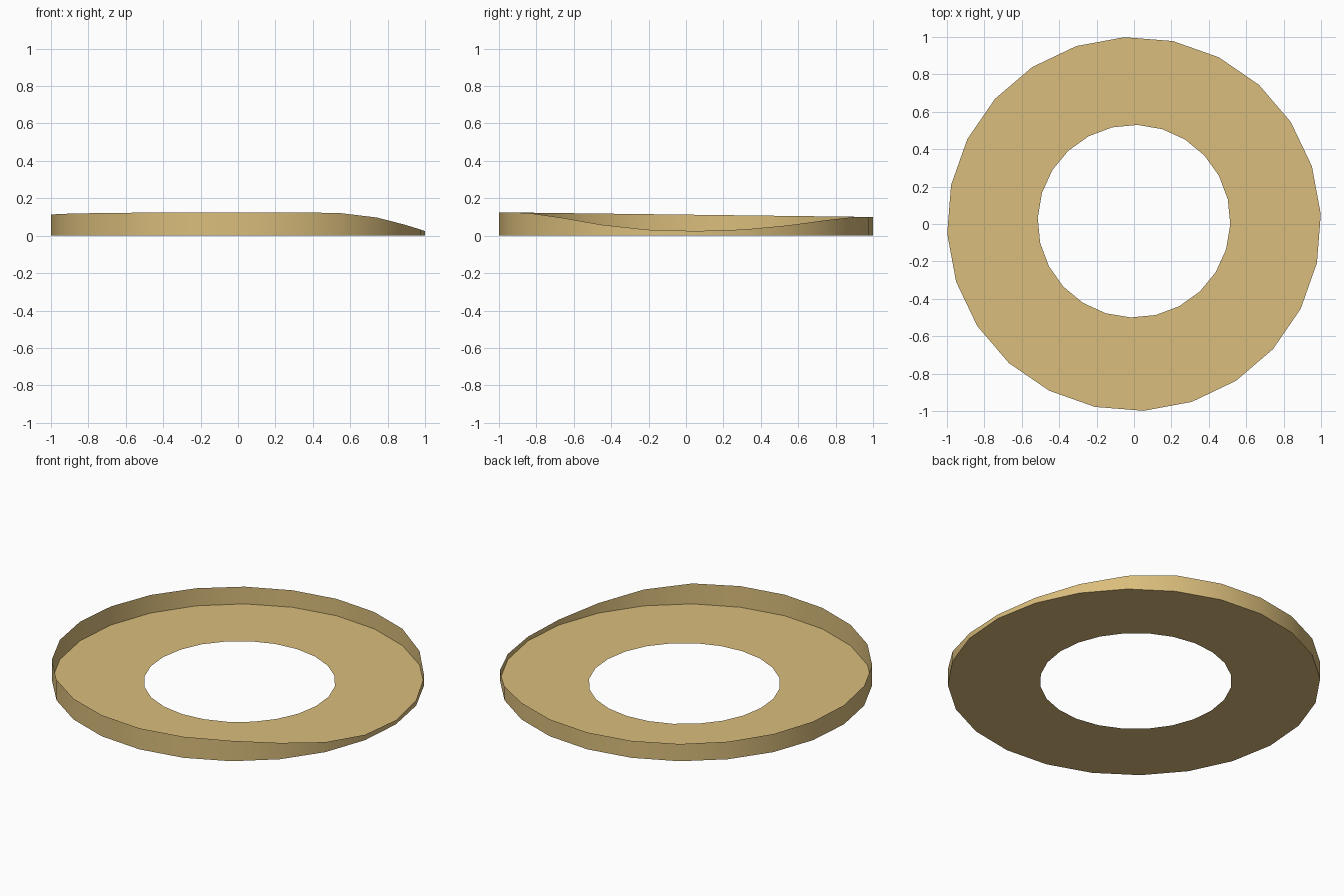
import bpy, bmesh, math

if "Cube" in bpy.data.objects:
    bpy.data.objects.remove(bpy.data.objects["Cube"])

SIDES = 24
STEP = 2 * math.pi / SIDES

# Rim heights where the wall dips on the right, by vertex index from -72 to 78 degrees
DIP = {-5: 0.125, -4: 0.121, -3: 0.097, -2: 0.059, -1: 0.032, 0: 0.025,
       1: 0.033, 2: 0.055, 3: 0.082, 4: 0.099, 5: 0.100}


def circle(bm, radius, offset, cy=0.0):
    return [bm.verts.new((radius * math.cos(offset + i * STEP),
                          cy + radius * math.sin(offset + i * STEP), 0))
            for i in range(SIDES)]


def bridge(bm, a, b):
    for i in range(SIDES):
        j = (i + 1) % SIDES
        bm.faces.new((a[i], a[j], b[j], b[i]))


def make_object(name, bm, mat):
    mesh = bpy.data.meshes.new(name)
    bm.to_mesh(mesh)
    bm.free()
    mesh.materials.append(mat)
    obj = bpy.data.objects.new(name, mesh)
    bpy.context.collection.objects.link(obj)
    return obj


tan = bpy.data.materials.new("tan")
tan.diffuse_color = (0.70, 0.51, 0.20, 1)
tan.use_nodes = True
tan.node_tree.nodes["Principled BSDF"].inputs["Base Color"].default_value = tan.diffuse_color

# Flat open-centred floor, slightly off-centre hole
bm = bmesh.new()
outer = circle(bm, 1.0, math.radians(3))
inner = circle(bm, 0.515, math.radians(-2), 0.015)
bridge(bm, inner, outer)
for f in bm.faces:
    f.normal_update()
    if f.normal.z < 0:
        f.normal_flip()
make_object("ring_floor", bm, tan)

# Thin outer wall: slopes down toward the back, dips on the right
bm = bmesh.new()
base = circle(bm, 1.0, math.radians(3))
rim = circle(bm, 1.0, math.radians(3))
for i, v in enumerate(rim):
    k = i if i < SIDES / 2 else i - SIDES
    v.co.z = DIP.get(k, 0.1125 - 0.0125 * v.co.y)
bridge(bm, base, rim)
for f in bm.faces:
    f.smooth = True
make_object("outer_wall", bm, tan)
